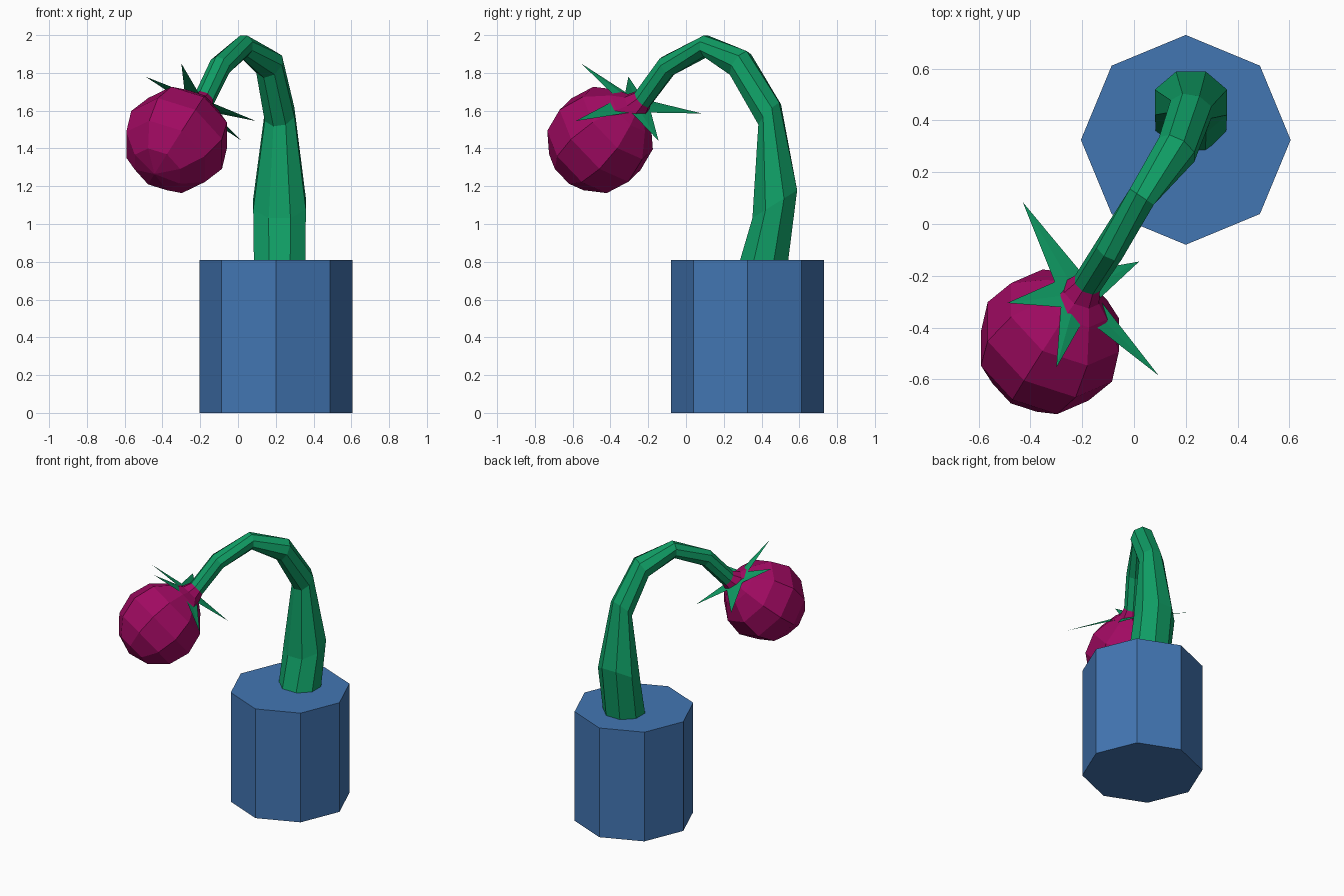
import bpy, bmesh
from math import pi, sin, cos, radians
from mathutils import Vector as V

if "Cube" in bpy.data.objects:
    bpy.data.objects.remove(bpy.data.objects["Cube"])


def colour(name, rgb):
    m = bpy.data.materials.new(name)
    m.diffuse_color = (*rgb, 1)
    m.use_nodes = True
    m.node_tree.nodes["Principled BSDF"].inputs["Base Color"].default_value = m.diffuse_color
    return m


BLUE = colour("blue", (0.055, 0.18, 0.45))
GREEN = colour("green", (0.005, 0.34, 0.13))
MAGENTA = colour("magenta", (0.35, 0.003, 0.12))


def finish(bm, name, mat, closed=True):
    if closed:
        bmesh.ops.recalc_face_normals(bm, faces=bm.faces)
    me = bpy.data.meshes.new(name)
    bm.to_mesh(me)
    bm.free()
    me.materials.append(mat)
    ob = bpy.data.objects.new(name, me)
    bpy.context.collection.objects.link(ob)
    return ob


def tube(name, rings, mat, phase=pi / 8, n=8):
    """Skin n-sided rings given as (centre, normal, radius)."""
    bm = bmesh.new()
    loops = []
    for c, t, r in rings:
        c, t = V(c), V(t).normalized()
        u = (V((1, 0, 0)) - t * t.x).normalized()
        w = t.cross(u)
        loops.append([bm.verts.new(c + r * (u * cos(phase + 2 * pi * k / n)
                                            + w * sin(phase + 2 * pi * k / n)))
                      for k in range(n)])
    for a, b in zip(loops, loops[1:]):
        for k in range(n):
            j = (k + 1) % n
            bm.faces.new((a[k], a[j], b[j], b[k]))
    bm.faces.new(loops[0][::-1])
    bm.faces.new(loops[-1])
    return finish(bm, name, mat)


# Octagonal pot
UP = (0, 0, 1)
tube("pot", [((0.2, 0.325, 0), UP, 0.405), ((0.2, 0.325, 0.81), UP, 0.405)],
     BLUE, phase=0)

# Drooping stem, rooted inside the pot
axis = V((-0.41, -0.66, -0.63)).normalized()
tip = V((-0.18, -0.23, 1.66))
tube("stem", [
    ((0.22, 0.10, 0.36), UP, 0.155),
    ((0.22, 0.395, 0.72), UP, 0.146),
    ((0.22, 0.47, 1.105), (0, -0.53, 0.85), 0.151),
    ((0.22, 0.443, 1.58), (-0.2, -0.7, 0.66), 0.087),
    ((0.165, 0.288, 1.845), (-0.45, -0.7, 0.5), 0.083),
    ((0.03, 0.105, 1.942), (-0.55, -0.83, 0), 0.06),
    ((-0.095, -0.10, 1.835), (-0.45, -0.7, -0.5), 0.06),
    (tip, axis, 0.057),
], GREEN)

# Round bud with a flared neck
R, centre = 0.285, V((-0.325, -0.455, 1.445))
bud = [(tip, axis, 0.057), (tip + axis * 0.055, axis, 0.08)]
for a in (30, 60, 90, 120, 150, 179):
    bud.append((centre - axis * R * cos(radians(a)), axis, R * sin(radians(a))))
tube("bud", bud, MAGENTA)

# Flat five-pointed collar of pointed leaves
hub = V((-0.22, -0.27, 1.64))
tips = [V(p) for p in ((-0.43, 0.085, 1.585), (0.02, -0.145, 1.44),
                       (0.095, -0.585, 1.545), (-0.30, -0.555, 1.85),
                       (-0.49, -0.305, 1.78))]
outline = []
for p, q in zip(tips, tips[1:] + tips[:1]):
    notch = ((p - hub).normalized() + (q - hub).normalized()).normalized()
    outline += [p, hub + notch * 0.1]
bm = bmesh.new()
mid = bm.verts.new(hub)
edge = [bm.verts.new(p) for p in outline]
for k in range(len(edge)):
    bm.faces.new((mid, edge[(k + 1) % len(edge)], edge[k]))
finish(bm, "leaf_collar", GREEN, closed=False)
